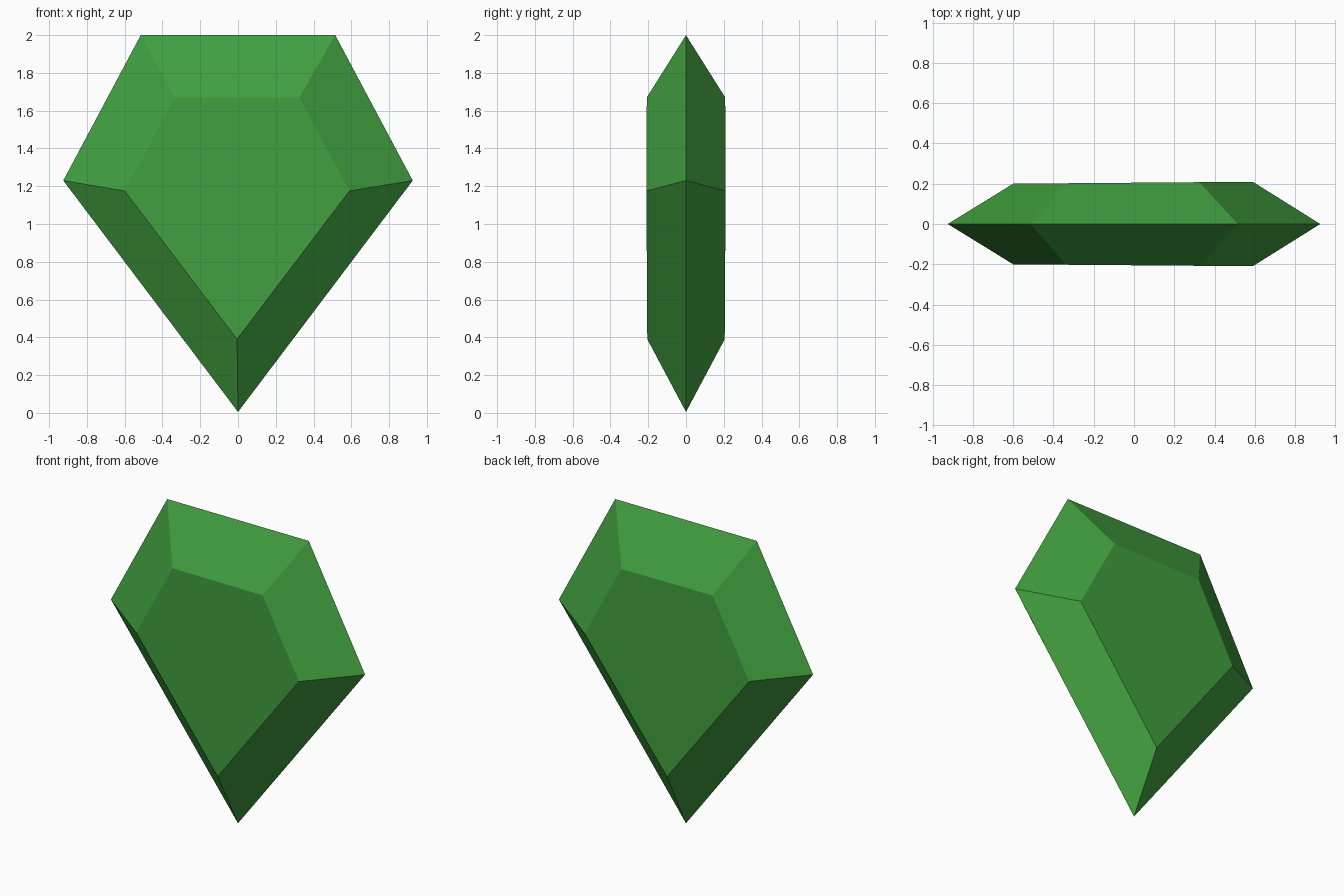
import bpy
import bmesh

if "Cube" in bpy.data.objects:
    bpy.data.objects.remove(bpy.data.objects["Cube"])

green = bpy.data.materials.new("gem green")
green.diffuse_color = (0.053, 0.35, 0.05, 1)
green.use_nodes = True
green.node_tree.nodes["Principled BSDF"].inputs["Base Color"].default_value = green.diffuse_color

# Outer girdle and smaller flat table, as (x, z) outlines
girdle = [(-0.515, 2.0), (0.515, 2.0), (0.925, 1.23), (0.0, 0.005), (-0.925, 1.23)]
table = [(-0.335, 1.67), (0.325, 1.67), (0.59, 1.175), (-0.005, 0.39), (-0.6, 1.175)]

bm = bmesh.new()
rim = [bm.verts.new((x, 0, z)) for x, z in girdle]

# Bevelled facets and flat table on the front and back
for side in (-1, 1):
    flat = [bm.verts.new((x, side * (0.205 + 0.008 * x), z)) for x, z in table]
    bm.faces.new(flat)
    for i in range(5):
        j = (i + 1) % 5
        bm.faces.new((rim[i], rim[j], flat[j], flat[i]))

bmesh.ops.recalc_face_normals(bm, faces=bm.faces[:])
mesh = bpy.data.meshes.new("gem")
bm.to_mesh(mesh)
bm.free()
mesh.materials.append(green)
gem = bpy.data.objects.new("gem", mesh)
bpy.context.collection.objects.link(gem)
